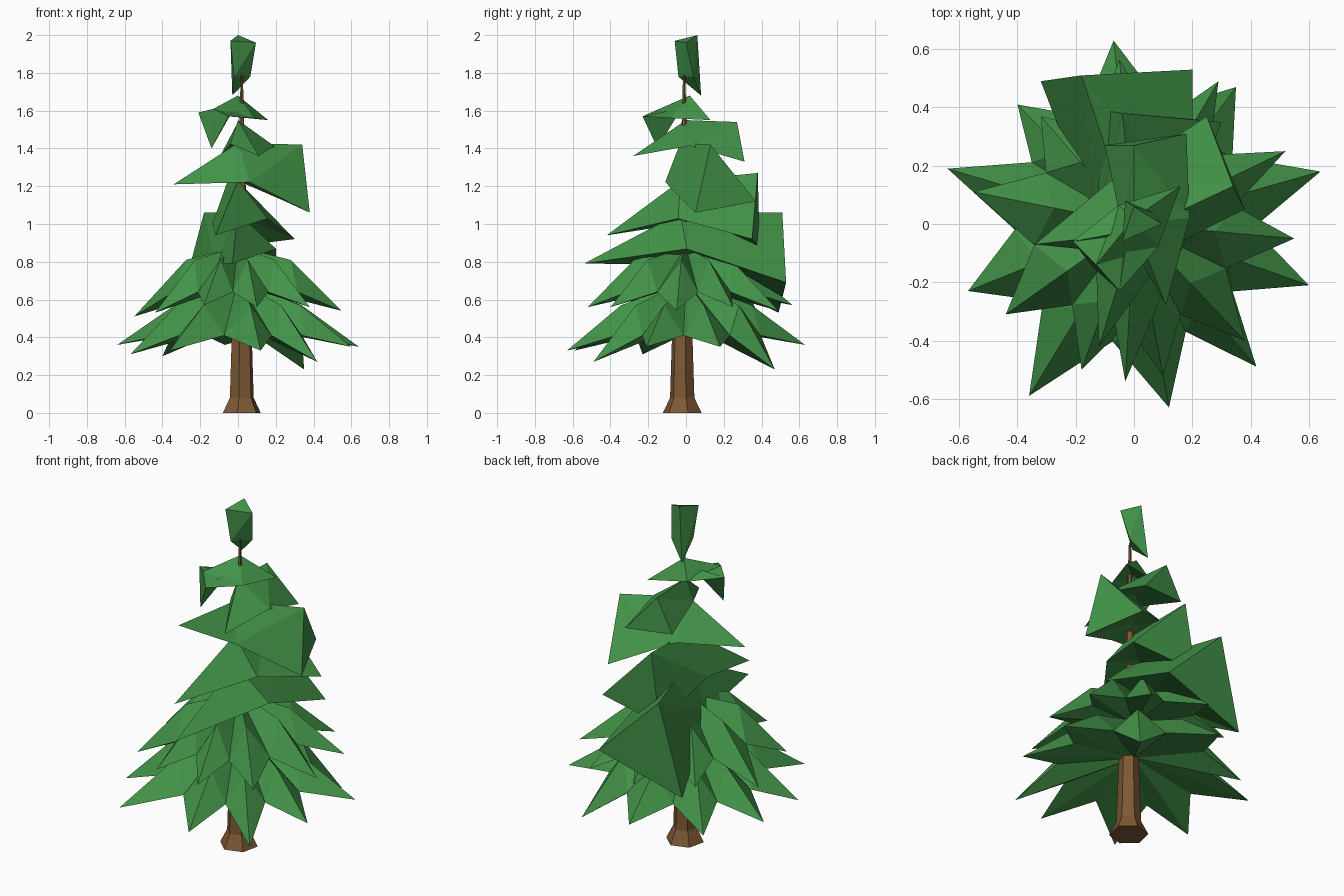
import bpy, bmesh, math
from mathutils import Vector as V

if "Cube" in bpy.data.objects:
    bpy.data.objects.remove(bpy.data.objects["Cube"])


def material(name, rgb):
    m = bpy.data.materials.new(name)
    m.diffuse_color = (*rgb, 1)
    m.use_nodes = True
    m.node_tree.nodes["Principled BSDF"].inputs["Base Color"].default_value = m.diffuse_color
    return m


GREEN = material("needles", (0.055, 0.29, 0.065))
BROWN = material("bark", (0.21, 0.1, 0.035))


def make(name, verts, faces, mat):
    bm = bmesh.new()
    vs = [bm.verts.new(v) for v in verts]
    if faces is None:
        bmesh.ops.convex_hull(bm, input=vs)
    else:
        for f in faces:
            bm.faces.new([vs[i] for i in f])
    bmesh.ops.recalc_face_normals(bm, faces=bm.faces)
    me = bpy.data.meshes.new(name)
    bm.to_mesh(me)
    bm.free()
    me.materials.append(mat)
    ob = bpy.data.objects.new(name, me)
    bpy.context.collection.objects.link(ob)
    return ob


def trunk(rings, n=6):
    verts = [(x + r * math.cos(math.tau * i / n + 0.3), y + r * math.sin(math.tau * i / n + 0.3), z)
             for x, y, z, r in rings for i in range(n)]
    faces = [(k * n + i, k * n + (i + 1) % n, (k + 1) * n + (i + 1) % n, (k + 1) * n + i)
             for k in range(len(rings) - 1) for i in range(n)]
    faces += [tuple(range(n)), tuple(range(len(verts) - n, len(verts)))]
    make("trunk", verts, faces, BROWN)


def skirt(name, tips, apex_z, shoulder, valley, under_z):
    """Star of drooping points; shoulder and valley are (radius, z)."""
    tips = sorted((V(t) for t in tips), key=lambda t: math.atan2(t.y, t.x))
    n = len(tips)
    flat = [V((t.x, t.y, 0)).normalized() for t in tips]
    verts = [V((0, 0, apex_z)), V((0, 0, under_z))]
    for i in range(n):
        mid = (flat[i] + flat[(i + 1) % n]).normalized()
        verts += [tips[i],
                  flat[i] * shoulder[0] + V((0, 0, shoulder[1])),
                  mid * valley[0] + V((0, 0, valley[1]))]
    faces = []
    for i in range(n):
        t, s, v = 2 + 3 * i, 3 + 3 * i, 4 + 3 * i
        pv, ns = 4 + 3 * ((i - 1) % n), 3 + 3 * ((i + 1) % n)
        faces += [(s, t, v), (s, pv, t), (0, s, v), (0, v, ns), (1, v, t), (1, t, pv)]
    make(name, verts, faces, GREEN)


def bough(name, tip, crest, ridge, low_a, low_b, drop=None, out_a=0.08, out_b=0.08, lift=0.12):
    """Tent-like bough: pointed tip, crest at the trunk, blunt flap at the far end."""
    t, a, b, f, g = (V(p) for p in (tip, crest, ridge, low_a, low_b))
    d = V(drop) if drop else (f + g) / 2
    size = (t - (f + g) / 2).length
    across = (f - g)
    across.z = 0
    across.normalize()
    up = V((0, 0, lift * size))
    sf = (t + f) / 2 + across * out_a * size + up
    sg = (t + g) / 2 - across * out_b * size + up
    u = ((t + f + g) / 3).lerp(a, 0.4)
    # 0 tip, 1 crest, 2 ridge end, 3/4 low corners, 5 flap, 6/7 sides, 8 underside
    verts = [t, a, b, f, g, d, sf, sg, u]
    faces = [(0, 1, 6), (1, 2, 6), (2, 3, 6), (0, 7, 1), (1, 7, 2), (2, 7, 4),
             (2, 5, 3), (2, 4, 5),
             (8, 0, 6), (8, 6, 3), (8, 3, 5), (8, 5, 4), (8, 4, 7), (8, 7, 0)]
    make(name, verts, faces, GREEN)


# Trunk with flared root
trunk([(0.02, -0.02, 0.01, 0.105), (0.02, -0.02, 0.09, 0.066), (0.02, -0.02, 0.4, 0.056),
       (0.02, -0.01, 1.0, 0.028), (0.02, -0.01, 1.8, 0.006)])

# Two star-shaped lower tiers
skirt("lower_skirt",
      [(.64, .18, .35), (.35, .47, .23), (-.07, .63, .36), (-.40, .41, .30), (-.64, .19, .36),
       (-.57, -.23, .31), (-.36, -.59, .33), (.12, -.63, .33), (.42, -.49, .27), (.60, -.21, .35)],
      0.70, (0.35, 0.57), (0.41, 0.41), 0.47)
skirt("upper_skirt",
      [(.55, -.05, .54), (.52, .25, .56), (.29, .49, .54), (-.05, .565, .57), (-.32, .37, .55),
       (-.55, .11, .51), (-.44, -.31, .53), (-.18, -.5, .57), (.10, -.52, .56), (.38, -.40, .56)],
      0.88, (0.28, 0.81), (0.35, 0.64), 0.68)

# Single folded boughs up the stem
bough("bough_1", (-.03, -.54, .79), (0, -.03, 1.06), (-.18, .51, 1.06), (-.32, .49, .53), (.20, .53, .69),
      out_a=-0.05, out_b=0.11)
bough("bough_2", (-.12, -.42, .94), (0, -.03, 1.23), (-.04, .38, 1.27), (-.10, .39, .87), (.30, .35, .92),
      out_a=0.03)
bough("bough_3", (-.34, -.07, 1.21), (0, -.03, 1.43), (.34, .13, 1.42), (.38, .05, 1.06), (.25, .37, 1.12),
      out_a=0.15, out_b=0.03)
bough("bough_4", (.11, -.28, 1.36), (0, 0, 1.55), (0, .27, 1.54), (-.10, .27, 1.35), (.18, .31, 1.33))
bough("bough_5", (.16, .13, 1.55), (0, .02, 1.68), (-.13, -.14, 1.61), (-.21, -.06, 1.59),
      (-.05, -.23, 1.57), (-.14, -.15, 1.40), out_a=0.1, out_b=0.1, lift=0)

# Leader tuft at the top
make("leader_tuft", [(-.04, -.06, 1.97), (0, .06, 2.0), (.095, 0, 1.96),
                     (.065, .04, 1.78), (-.02, -.04, 1.78), (-.03, .08, 1.68)], None, GREEN)

# Stand on the ground
bpy.data.objects["trunk"].location.z = -0.01
